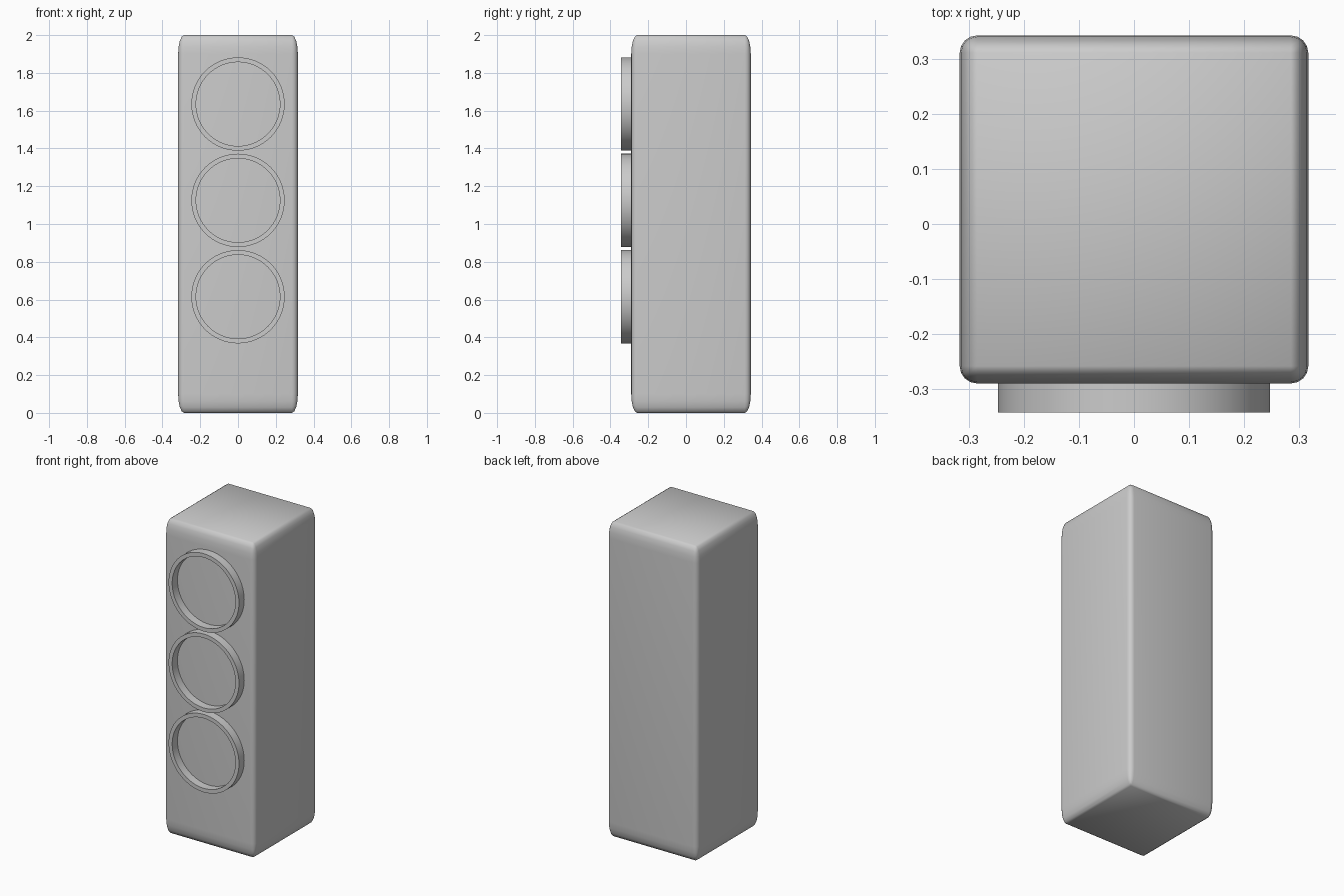
import bpy, bmesh, math
from mathutils import Matrix

if "Cube" in bpy.data.objects:
    bpy.data.objects.remove(bpy.data.objects["Cube"])

FRONT, BACK = -0.29, 0.343
WIDTH, HEIGHT = 0.634, 2.0


def add_object(name, bm):
    bmesh.ops.recalc_face_normals(bm, faces=bm.faces)
    mesh = bpy.data.meshes.new(name)
    bm.to_mesh(mesh)
    bm.free()
    obj = bpy.data.objects.new(name, mesh)
    bpy.context.collection.objects.link(obj)
    bpy.ops.object.select_all(action='DESELECT')
    obj.select_set(True)
    bpy.context.view_layer.objects.active = obj
    bpy.ops.object.shade_smooth_by_angle(angle=math.radians(35))
    return obj


# Cabinet: rounded cube stretched upward, so its rounding is taller than wide
bm = bmesh.new()
bmesh.ops.create_cube(bm, size=1)
bmesh.ops.bevel(bm, geom=bm.edges[:], offset=0.05, segments=4,
                profile=0.5, affect='EDGES')
bmesh.ops.scale(bm, verts=bm.verts, vec=(WIDTH, BACK - FRONT, HEIGHT))
bmesh.ops.translate(bm, verts=bm.verts, vec=(0, (FRONT + BACK) / 2, HEIGHT / 2))
add_object("cabinet", bm)


# Speaker rings: short tubes standing proud of the front face
def speaker_ring(name, z, outer=0.247, inner=0.222, sides=64):
    bm = bmesh.new()
    profile = [(outer, FRONT + 0.002), (outer, -0.343),
               (inner, -0.343), (inner, FRONT + 0.002)]
    loops = []
    for r, y in profile:
        loops.append([bm.verts.new((r * math.cos(a), y, z + r * math.sin(a)))
                      for a in (2 * math.pi * i / sides for i in range(sides))])
    for k in range(4):
        a, b = loops[k], loops[(k + 1) % 4]
        for i in range(sides):
            j = (i + 1) % sides
            bm.faces.new((a[i], a[j], b[j], b[i]))
    add_object(name, bm)


for name, z in (("lower", 0.615), ("middle", 1.125), ("upper", 1.635)):
    speaker_ring(name + "_speaker_ring", z)
